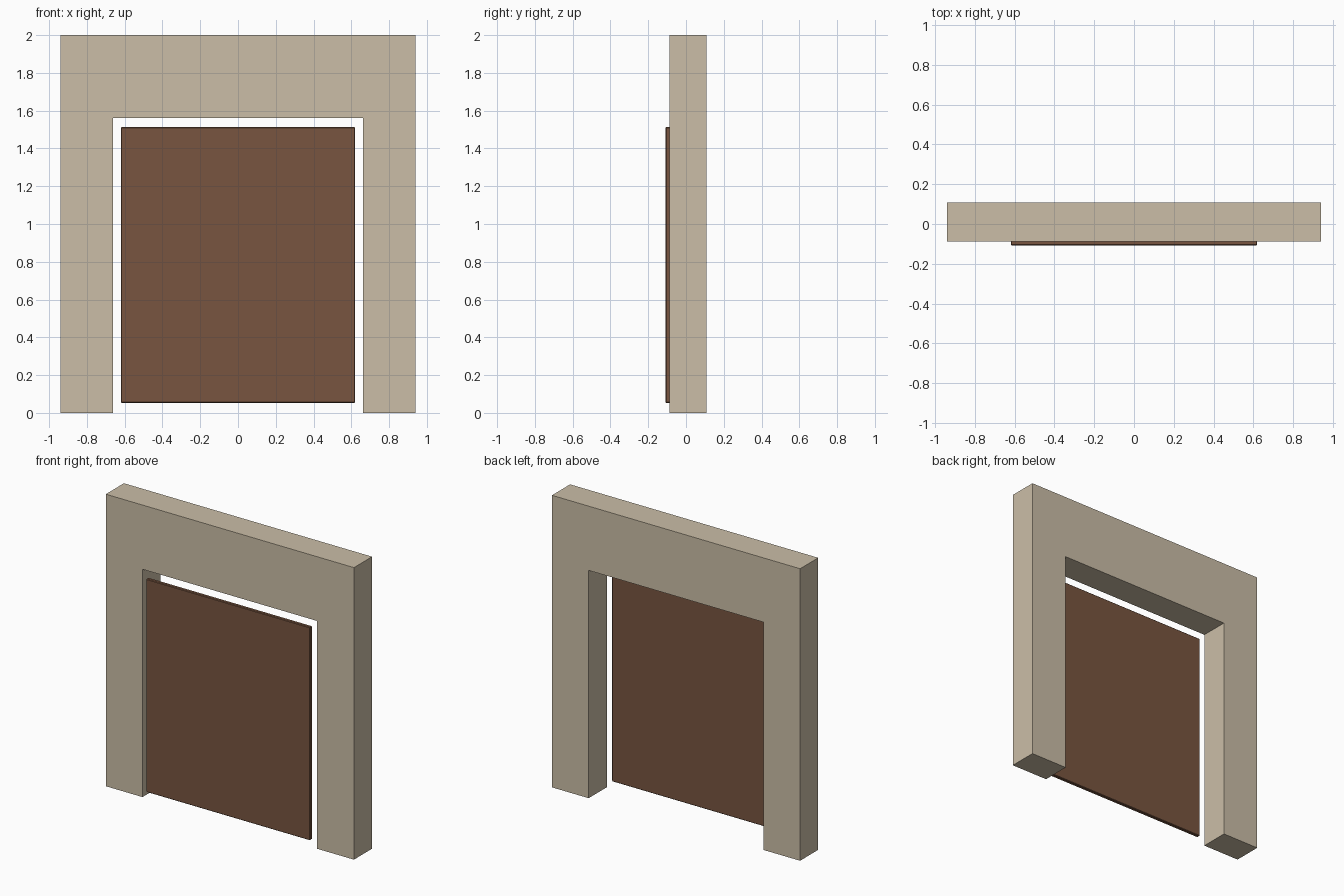
import bpy, bmesh

if "Cube" in bpy.data.objects:
    bpy.data.objects.remove(bpy.data.objects["Cube"])

def material(name, color):
    m = bpy.data.materials.new(name)
    m.diffuse_color = (*color, 1)
    m.use_nodes = True
    m.node_tree.nodes["Principled BSDF"].inputs["Base Color"].default_value = m.diffuse_color
    return m

def extruded(name, outline, y0, y1, mat):
    """Extrude an x-z outline from y0 to y1."""
    bm = bmesh.new()
    face = bm.faces.new([bm.verts.new((x, y0, z)) for x, z in outline])
    new = bmesh.ops.extrude_face_region(bm, geom=[face])["geom"]
    verts = [v for v in new if isinstance(v, bmesh.types.BMVert)]
    bmesh.ops.translate(bm, verts=verts, vec=(0, y1 - y0, 0))
    bmesh.ops.recalc_face_normals(bm, faces=bm.faces)
    mesh = bpy.data.meshes.new(name)
    bm.to_mesh(mesh)
    bm.free()
    mesh.materials.append(mat)
    ob = bpy.data.objects.new(name, mesh)
    bpy.context.collection.objects.link(ob)
    return ob

stone = material("stone", (0.597, 0.515, 0.386))
wood = material("wood", (0.188, 0.091, 0.051))

# Wall frame: mirrored outline around the doorway
right_half = [(0.662, 1.56), (0.662, 0), (0.94, 0), (0.94, 2)]
outline = right_half + [(-x, z) for x, z in reversed(right_half)]
extruded("wall_frame", outline, -0.088, 0.108, stone)

# Thin door panel, floating in the opening and proud of the wall front
door = extruded("door_panel",
                [(-0.62, 0.053), (0.62, 0.053), (0.62, 1.513), (-0.62, 1.513)],
                -0.108, -0.083, wood)
bevel = door.modifiers.new("edge", "BEVEL")
bevel.width = 0.004
bevel.segments = 1
